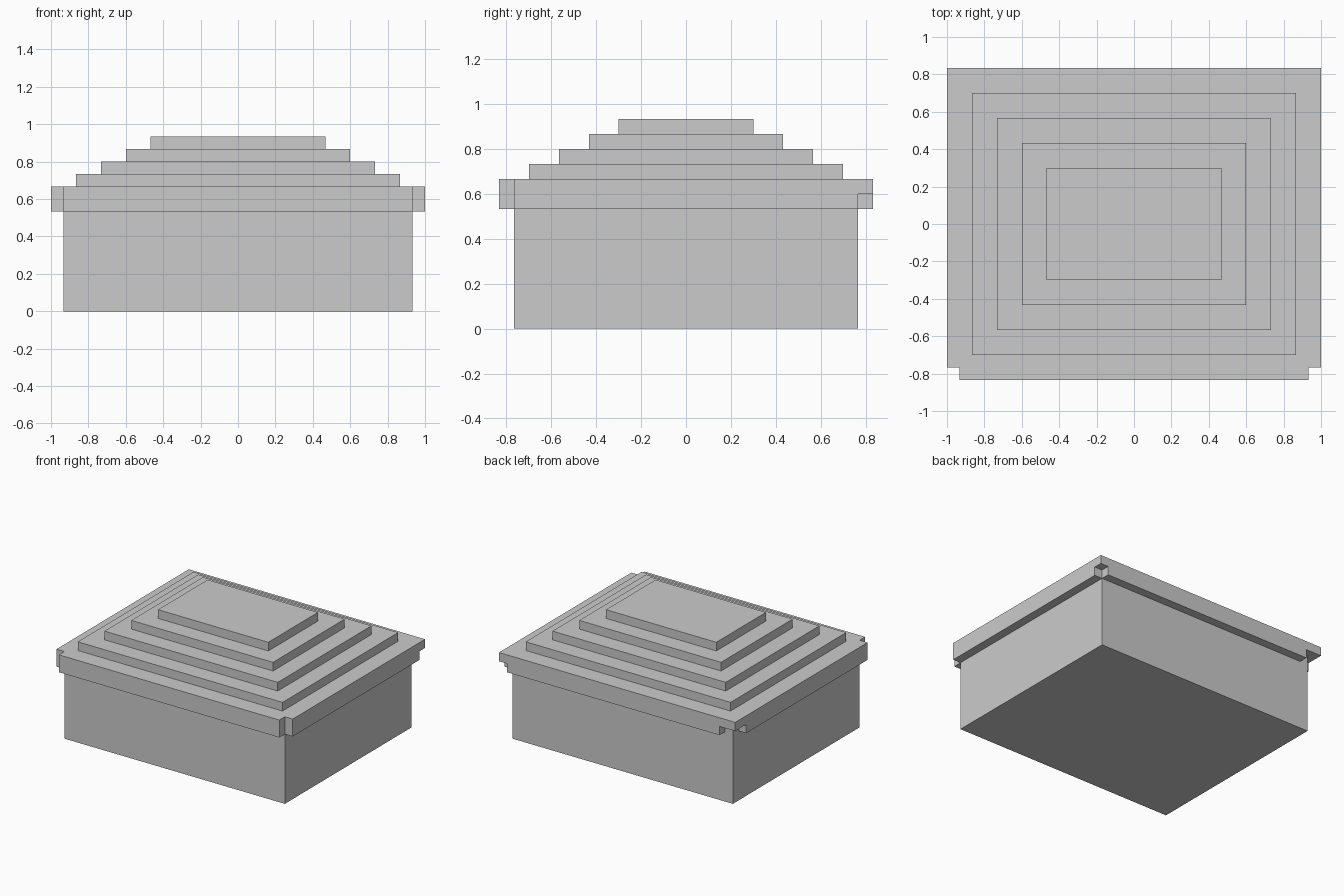
import bpy, bmesh

if "Cube" in bpy.data.objects:
    bpy.data.objects.remove(bpy.data.objects["Cube"])

U = 1 / 15  # one modelling unit


def box(name, x0, x1, y0, y1, z0, z1):
    """Axis-aligned box given by its limits in modelling units."""
    bm = bmesh.new()
    bmesh.ops.create_cube(bm, size=1)
    for v in bm.verts:
        v.co.x = (x1 if v.co.x > 0 else x0) * U
        v.co.y = (y1 if v.co.y > 0 else y0) * U
        v.co.z = (z1 if v.co.z > 0 else z0) * U
    mesh = bpy.data.meshes.new(name)
    bm.to_mesh(mesh)
    bm.free()
    obj = bpy.data.objects.new(name, mesh)
    bpy.context.collection.objects.link(obj)
    return obj


# Main block
box("body", -14, 14, -11.5, 11.5, 0, 10)

# Overhanging rim: front corners are notched full height
box("front_rim", -14, 14, -12.5, -11.5, 8, 10)
box("right_rim", 14, 15, -11.5, 11.5, 8, 10)
box("left_rim", -15, -14, -11.5, 10.5, 8, 10)
box("left_rim_end", -15, -14, 10.5, 11.5, 9, 10)

# Back rim: upper strip reaches the corners, lower strip stops short
box("back_rim_upper", -15, 15, 11.5, 12.5, 9, 10)
box("back_rim_lower", -13, 14, 11.5, 12.5, 8, 9)

# Stepped roof tiers
for i in range(4):
    hx, hy = 13 - 2 * i, 10.5 - 2 * i
    box(f"roof_tier_{i + 1}", -hx, hx, -hy, hy, 10 + i, 11 + i)
